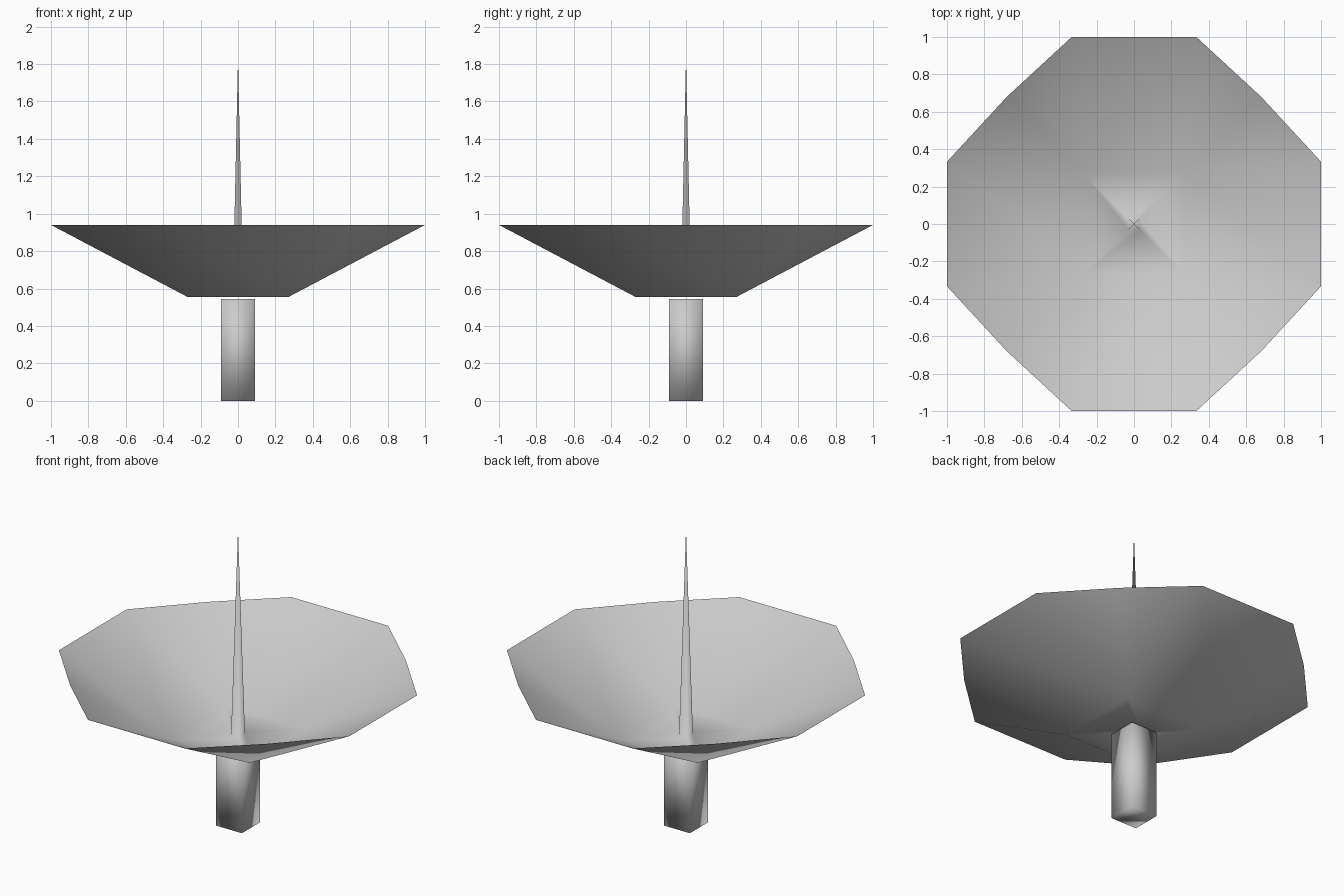
import bpy, bmesh, math
from mathutils import Matrix, Vector

if "Cube" in bpy.data.objects:
    bpy.data.objects.remove(bpy.data.objects["Cube"], do_unlink=True)

grey = bpy.data.materials.new("plain_grey")
grey.use_nodes = True
COLOUR = (0.6, 0.6, 0.6, 1.0)
grey.diffuse_color = COLOUR
grey.node_tree.nodes["Principled BSDF"].inputs["Base Color"].default_value = COLOUR


def add_object(name, bm):
    """Turn a bmesh into a smooth grey object."""
    for face in bm.faces:
        face.smooth = True
    mesh = bpy.data.meshes.new(name)
    bm.to_mesh(mesh)
    bm.free()
    mesh.materials.append(grey)
    obj = bpy.data.objects.new(name, mesh)
    bpy.context.collection.objects.link(obj)
    return obj


def four_corners(bm, point):
    """Repeat a point at the four quarter turns about z."""
    return [bm.verts.new(Matrix.Rotation(k * math.pi / 2, 3, 'Z') @ Vector(point))
            for k in range(4)]


# Open dish: octagonal rim with bowed diagonals, square floor, central spike
RIM_Z, FLOOR_Z, TIP_Z = 0.94, 0.555, 1.83
bm = bmesh.new()
rim_start = four_corners(bm, (1.0, 0.333, RIM_Z))
rim_mid = four_corners(bm, (0.68, 0.68, RIM_Z))
rim_end = four_corners(bm, (0.333, 1.0, RIM_Z))
floor = four_corners(bm, (0.27, 0.27, FLOOR_Z))
foot = four_corners(bm, (0.028, 0.028, FLOOR_Z))
tip = bm.verts.new((0, 0, TIP_Z))
for k in range(4):
    n = (k + 1) % 4
    # corner panels, side panel, floor panel, spike side
    bm.faces.new((rim_start[k], rim_mid[k], floor[k]))
    bm.faces.new((rim_mid[k], rim_end[k], floor[k]))
    bm.faces.new((rim_end[k], rim_start[n], floor[n], floor[k]))
    bm.faces.new((floor[k], floor[n], foot[n], foot[k]))
    bm.faces.new((foot[k], foot[n], tip))
add_object("dish_and_spike", bm)

# Square post under the dish
POST_HEIGHT, POST_WIDTH = 0.545, 0.18
bm = bmesh.new()
bmesh.ops.create_cube(bm, size=1.0)
bmesh.ops.scale(bm, vec=(POST_WIDTH, POST_WIDTH, POST_HEIGHT), verts=bm.verts)
bmesh.ops.translate(bm, vec=(0, 0, POST_HEIGHT / 2), verts=bm.verts)
add_object("post", bm)
